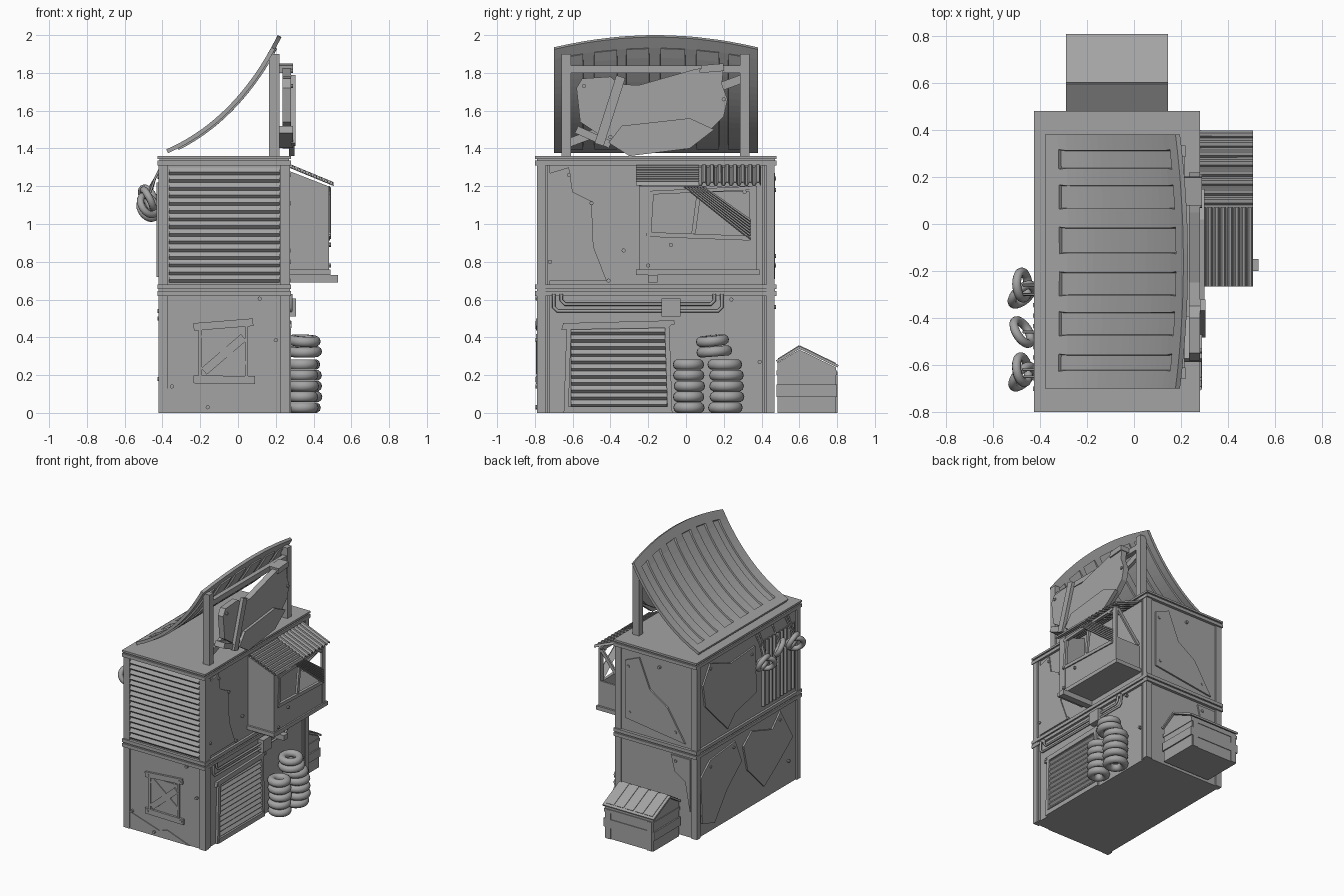
import bpy, bmesh, math, random
from mathutils import Vector

random.seed(4)
cube = bpy.data.objects.get("Cube")
if cube:
    bpy.data.objects.remove(cube, do_unlink=True)

grey = bpy.data.materials.new("weathered grey")
grey.use_nodes = True
tone = (0.37, 0.37, 0.37, 1)
grey.diffuse_color = tone
grey.node_tree.nodes["Principled BSDF"].inputs["Base Color"].default_value = tone


def finish(name, bm):
    bmesh.ops.recalc_face_normals(bm, faces=bm.faces)
    mesh = bpy.data.meshes.new(name)
    bm.to_mesh(mesh)
    bm.free()
    mesh.materials.append(grey)
    obj = bpy.data.objects.new(name, mesh)
    bpy.context.collection.objects.link(obj)
    return obj


def prism(name, place, outline, low, high):
    """Extrude a flat outline between two depths of a placing function."""
    bm = bmesh.new()
    rings = [[bm.verts.new(place(u, v, w)) for u, v in outline] for w in (low, high)]
    count = len(outline)
    bm.faces.new(rings[0])
    bm.faces.new(rings[1])
    for i in range(count):
        j = (i + 1) % count
        bm.faces.new((rings[0][i], rings[0][j], rings[1][j], rings[1][i]))
    return finish(name, bm)


def rect(u0, u1, v0, v1):
    return [(u0, v0), (u1, v0), (u1, v1), (u0, v1)]


def box(name, x0, x1, y0, y1, z0, z1):
    return prism(name, lambda u, v, w: (u, v, w), rect(x0, x1, y0, y1), z0, z1)


def plank(name, place, start, end, width, low, high):
    a, b = Vector(start), Vector(end)
    side = (b - a).orthogonal().normalized() * width / 2
    prism(name, place, [a + side, b + side, b - side, a - side], low, high)


def bolts(name, place, spots, depth=0.016):
    for u, v in spots:
        ring = [(u + 0.011 * math.cos(k * math.pi / 4), v + 0.011 * math.sin(k * math.pi / 4)) for k in range(8)]
        prism(name, place, ring, 0, depth)


def ribbed(name, place, count, wave, thickness=0.005):
    """Repeat a wave of (step, height) points over a unit patch."""
    bm = bmesh.new()
    profile = [((i + s) / count, h) for i in range(count) for s, h in wave] + [(1, wave[0][1])]
    rows = [[bm.verts.new(place(s, c, h)) for c in (0, 1)] for s, h in profile]
    for a, b in zip(rows, rows[1:]):
        bm.faces.new((a[0], a[1], b[1], b[0]))
    obj = finish(name, bm)
    if thickness:
        solid = obj.modifiers.new("thickness", "SOLIDIFY")
        solid.thickness = thickness
        solid.offset = 0


def pipe(name, points, radius):
    curve = bpy.data.curves.new(name, "CURVE")
    curve.dimensions = "3D"
    curve.bevel_depth = radius
    curve.bevel_resolution = 2
    line = curve.splines.new("POLY")
    line.points.add(len(points) - 1)
    for p, co in zip(line.points, points):
        p.co = (*co, 1)
    curve.materials.append(grey)
    obj = bpy.data.objects.new(name, curve)
    bpy.context.collection.objects.link(obj)


def tire(name, place, radius, tube, tilt=(0, 0, 0)):
    bpy.ops.mesh.primitive_torus_add(location=place, rotation=tilt, major_radius=radius - tube,
                                     minor_radius=tube, major_segments=24, minor_segments=10)
    obj = bpy.context.object
    obj.name = name
    obj.data.materials.append(grey)
    bpy.ops.object.shade_smooth()


# Placing functions: across, up, outward
def left(u, v, w): return (0.262 + w, u, v)
def right(u, v, w): return (-0.408 - w, u, v)
def front(u, v, w): return (u, -0.778 - w, v)
def back(u, v, w): return (u, 0.458 + w, v)
def bay_front(u, v, w): return (0.465 + w, u, v)
def across(u, v, w): return (u, w, v)
def along(u, v, w): return (w, u, v)


# Main body, bands and corner posts
box("building_body", -0.408, 0.262, -0.778, 0.458, 0, 1.33)
for base in (0.62, 1.31):
    box("lower_band", -0.425, 0.28, -0.8, 0.48, base, base + 0.025)
    box("band_core", -0.415, 0.27, -0.79, 0.47, base + 0.02, base + 0.045)
    box("upper_band", -0.425, 0.28, -0.8, 0.48, base + 0.035, base + 0.06 - 0.01 * (base > 1))
for x0, x1 in ((-0.42, -0.37), (0.225, 0.275)):
    for y0, y1 in ((-0.788, -0.745), (0.425, 0.468)):
        box("corner_post", x0, x1, y0, y1, 0, 1.32)
for u0, u1 in ((-0.735, -0.72), (0.405, 0.418)):
    prism("post_trim", left, rect(u0, u1, 0, 1.31), 0, 0.008)

# Louvred vent and roller shutter
teeth = ((0, 0), (0.4, 0.016))
ribbed("vent_louvres", lambda s, c, h: front(-0.365 + 0.585 * c, 0.69 + 0.61 * s, h), 15, teeth, 0)
ribbed("roller_shutter", lambda s, c, h: left(-0.61 + 0.51 * c, 0.03 + 0.42 * s, h), 11, teeth, 0)
prism("shutter_header", left, [(-0.66, 0.44), (-0.09, 0.45), (-0.06, 0.49), (-0.65, 0.475)], 0, 0.018)
plank("shutter_rail", left, (-0.635, 0), (-0.62, 0.45), 0.025, 0, 0.018)
plank("shutter_rail", left, (-0.085, 0), (-0.1, 0.45), 0.025, 0, 0.018)
prism("shutter_foot", left, rect(-0.63, -0.08, 0, 0.035), 0, 0.02)
bolts("shutter_bolt", left, [(-0.64, 0.46), (-0.07, 0.475), (0.39, 0.27), (0.24, 0.6)], 0.022)

# Boarded window on the front
prism("window_panel", front, rect(-0.195, 0.045, 0.2, 0.44), 0, 0.004)
for u in (-0.2, 0.045):
    plank("window_jamb", front, (u, 0.18), (u, 0.46), 0.018, 0, 0.012)
plank("window_lintel", front, (-0.235, 0.455), (0.08, 0.48), 0.04, 0, 0.016)
plank("window_sill", front, (-0.235, 0.178), (0.09, 0.173), 0.042, 0, 0.016)
plank("window_board", front, (-0.18, 0.42), (0.03, 0.25), 0.045, 0, 0.01)
plank("window_board", front, (-0.18, 0.22), (0.03, 0.4), 0.045, 0, 0.015)
bolts("front_bolt", front, [(-0.21, 0.455), (0.06, 0.475), (-0.215, 0.178), (0.07, 0.175),
                            (0.115, 0.605), (0.2, 0.385), (-0.35, 0.14), (-0.16, 0.03)], 0.02)
prism("front_patch", front, [(-0.37, 0), (0.14, 0), (-0.05, 0.07), (-0.12, 0.05), (-0.37, 0.13)], 0, 0.006)

# Broken wall plates
prism("left_wall_plate", left, [(-0.72, 0.7), (-0.72, 1.27), (-0.62, 1.3), (-0.6, 1.17), (-0.5, 1.12),
                                (-0.49, 0.88), (-0.42, 0.7)], 0, 0.008)
bolts("left_wall_bolt", left, [(-0.62, 1.26), (-0.5, 1.11), (-0.72, 0.8), (-0.33, 0.86), (-0.41, 0.7)])
prism("right_upper_plate", right, [(0.39, 1.15), (0.3, 1.29), (0.05, 1.2), (-0.24, 1.22), (-0.26, 0.86),
                                   (0, 0.8), (0.09, 0.71), (0.36, 0.98)], 0, 0.012)
prism("right_lower_plate", right, [(0.42, 0.45), (0.3, 0.55), (0, 0.58), (-0.08, 0.4), (0.1, 0.25),
                                   (0.25, 0.05), (0.4, 0.1)], 0, 0.012)
prism("right_lower_plate", right, [(-0.1, 0.5), (-0.2, 0.58), (-0.45, 0.5), (-0.55, 0.6), (-0.7, 0.35),
                                   (-0.5, 0.2), (-0.35, 0.1), (-0.15, 0.3)], 0, 0.012)
bolts("right_bolt", right, [(0.3, 1.25), (-0.2, 1.17), (0.3, 0.5), (-0.54, 0.54), (0.02, 0.54), (-0.65, 0.18)], 0.018)
prism("back_upper_plate", back, [(0.19, 0.78), (0.19, 1.22), (0.07, 1.27), (-0.02, 1.05), (-0.17, 0.95),
                                 (-0.32, 0.71), (-0.1, 0.74)], 0, 0.012)
prism("back_corner_plate", back, [(-0.36, 0.6), (-0.2, 0.6), (-0.23, 0.48), (-0.32, 0.42), (-0.36, 0.2)], 0, 0.01)
bolts("back_bolt", back, [(0.16, 1.18), (0.15, 0.83), (-0.24, 0.78), (-0.24, 0.56), (-0.1, 1.24)], 0.018)
ridge = ((0, 0.004), (0.3, 0.004), (0.5, 0.02), (0.8, 0.02))
ribbed("right_corrugated_panel", lambda s, c, h: right(-0.73 + 0.4 * s, 0.72 + 0.5 * c, h), 9, ridge)

# Wall pipes with junction box
for y0, y1, drop in ((-0.7, 0.19, 0.54), (-0.66, 0.15, 0.575)):
    pipe("wall_pipe", [left(u, v, 0.018) for u, v in ((y0, 0.63), (y0, drop + 0.02), (y0 + 0.02, drop),
                       (y1 - 0.02, drop), (y1, drop + 0.02), (y1, 0.63))], 0.009)
prism("junction_box", left, rect(-0.13, -0.03, 0.51, 0.605), 0, 0.045)

# Window bay
side = [(0.26, 0.75), (0.478, 0.75), (0.478, 1.2), (0.26, 1.285)]
prism("bay_front_side", across, side, -0.25, -0.235)
prism("bay_back_side", across, [(0.26, 0.75), (0.478, 0.75), (0.478, 0.95), (0.26, 0.95)], 0.36, 0.375)
plank("bay_back_brace", across, (0.27, 0.96), (0.46, 1.19), 0.025, 0.36, 0.375)
box("bay_floor", 0.26, 0.49, -0.265, 0.39, 0.73, 0.76)
box("bay_support", 0.26, 0.53, -0.2, -0.15, 0.69, 0.73)
prism("bay_lower_front", bay_front, rect(-0.25, 0.375, 0.75, 0.94), 0, 0.013)
prism("bay_upper_front", bay_front, rect(-0.25, 0.375, 1.17, 1.2), 0, 0.013)
for u0, u1 in ((-0.25, -0.19), (0.335, 0.375)):
    prism("bay_front_jamb", bay_front, rect(u0, u1, 0.75, 1.2), 0, 0.016)
plank("bay_window_frame", bay_front, (-0.21, 0.945), (0.34, 0.925), 0.025, 0, 0.022)
plank("bay_window_frame", bay_front, (-0.2, 1.165), (0.34, 1.19), 0.02, 0, 0.022)
plank("bay_window_frame", bay_front, (-0.195, 0.94), (-0.18, 1.17), 0.02, 0, 0.022)
plank("bay_window_mullion", bay_front, (0.04, 0.95), (0.07, 1.18), 0.022, 0, 0.018)
bolts("bay_bolt", bay_front, [(-0.2, 0.945), (0.31, 1.17), (-0.2, 0.78), (-0.08, 0.89)], 0.027)


# Corrugated awnings and fallen strip
def slope(a, y, h):
    return (0.275 + 0.23 * a, y, 1.295 - 0.095 * a + h)


ribbed("awning_back_half", lambda s, c, h: slope(c, 0.07 + 0.325 * s, h), 8, ridge)
ribbed("awning_front_half", lambda s, c, h: slope(s, -0.265 + 0.335 * c, h), 8, ridge)
fold = ((0, 0.015), (0.5, 0.024))
ribbed("fallen_strip", lambda s, c, h: bay_front(-0.01 + 0.11 * s + c * (0.35 - 0.11 * s),
       1.195 - c * (0.28 - 0.11 * s), h), 7, fold)

# Curved roof sheet with recessed channels
channels = ((-0.63, -0.55), (-0.48, -0.37), (-0.31, -0.2), (-0.13, -0.01), (0.06, 0.17), (0.23, 0.32))
ys = [-0.7] + [y for pair in channels for y in pair] + [0.38]
ts = [0] + [0.08 + 0.85 * i / 16 for i in range(17)] + [1]
bm = bmesh.new()
grid = []
for y in ys:
    crown = 1 - 0.075 * ((y + 0.16) / 0.54) ** 2
    row = []
    for t in (t * crown for t in ts):
        x = -0.375 * (1 - t) ** 2 + 0.22 * t * t
        z = 1.385 * (1 - t) ** 2 + 1.55 * 2 * t * (1 - t) + 1.995 * t * t
        row.append(bm.verts.new((x, y, z)))
    grid.append(row)
sunk = []
for i in range(len(ys) - 1):
    for j in range(len(ts) - 1):
        face = bm.faces.new((grid[i][j], grid[i][j + 1], grid[i + 1][j + 1], grid[i + 1][j]))
        face.normal_update()
        if face.normal.z < 0:
            face.normal_flip()
        if i % 2 and 0 < j < len(ts) - 2:
            sunk.append(face)
bmesh.ops.inset_region(bm, faces=sunk, thickness=0.002, depth=-0.012)
sheet = finish("curved_roof_sheet", bm)
solid = sheet.modifiers.new("thickness", "SOLIDIFY")
solid.thickness = 0.022
solid.offset = 0

# Sign frame and broken sign
for y0, y1 in ((-0.66, -0.61), (0.285, 0.335)):
    box("sign_post", 0.165, 0.22, y0, y1, 1.35, 1.9)
box("sign_top_beam", 0.18, 0.215, -0.62, 0.3, 1.8, 1.84)
plank("sign_brace", along, (-0.62, 1.43), (0.3, 1.77), 0.045, 0.185, 0.21)
prism("sign_board", along, [(-0.58, 1.72), (-0.55, 1.77), (-0.4, 1.78), (-0.35, 1.74), (-0.25, 1.735), (0.05, 1.82),
      (0.2, 1.84), (0.19, 1.74), (0.22, 1.66), (0.2, 1.57), (0.13, 1.5), (0, 1.42), (-0.3, 1.4),
      (-0.41, 1.44), (-0.56, 1.54)], 0.235, 0.28)
prism("sign_lower_scrap", along, [(-0.41, 1.43), (-0.34, 1.52), (0.02, 1.56), (0.15, 1.5), (0.02, 1.4), (-0.3, 1.36)],
      0.27, 0.3)
plank("sign_plank", along, (-0.345, 1.78), (-0.46, 1.42), 0.05, 0.28, 0.305)
plank("sign_hanger", along, (0.08, 1.82), (0.2, 1.83), 0.04, 0.21, 0.29)
plank("sign_hanger", along, (-0.58, 1.5), (-0.4, 1.42), 0.04, 0.21, 0.29)
bolts("sign_bolt", lambda u, v, w: (0.275 + w, u, v), [(-0.54, 1.73), (0.08, 1.81), (0.2, 1.66), (-0.4, 1.46)], 0.015)

# Stacked tires
for centre, radius, count in ((0.02, 0.083, 5), (0.21, 0.092, 5)):
    for k in range(count):
        shift = random.uniform(-0.008, 0.008)
        tire("stacked_tire", (0.348 + shift, centre + shift, 0.028 + 0.057 * k), radius, 0.029)
tire("leaning_tire", (0.35, 0.15, 0.325), 0.095, 0.028, (0.08, 0, 0))
tire("leaning_tire", (0.35, 0.14, 0.382), 0.088, 0.028, (0.1, 0.05, 0))

# Hanging tires with ropes
for y, z, turn in ((-0.26, 1.1, 0.4), (-0.3, 1.08, -0.5), (-0.46, 1.14, 0.9), (-0.65, 1.1, -0.4), (-0.62, 1.13, 0.5)):
    tire("hanging_tire", (-0.475, y, z), 0.075, 0.019, (0.3, 1.1, turn))
    pipe("tire_rope", [(-0.41, y, 1.3), (-0.44, y, 1.24), (-0.47, y, z + 0.05)], 0.006)

# Waste bin beside the back wall
shell = [(0.485, 0), (0.795, 0), (0.795, 0.24), (0.6, 0.335), (0.485, 0.265)]
prism("bin_body", along, shell, -0.28, 0.13)
box("bin_band", -0.29, 0.14, 0.48, 0.8, 0.085, 0.15)
box("bin_rim", -0.285, 0.135, 0.48, 0.8, 0.2, 0.225)
for x in (-0.27, 0.08):
    box("bin_side_rib", x, x + 0.04, 0.78, 0.802, 0, 0.22)
for start, end in (((0.6, 0.347), (0.805, 0.247)), ((0.6, 0.347), (0.48, 0.272))):
    plank("bin_lid", along, start, end, 0.014, -0.29, 0.145)
    a, b = Vector(start), Vector(end)
    for k in range(5):
        x = -0.268 + 0.082 * k
        plank("bin_lid_rib", along, a + Vector((0, 0.004)), a.lerp(b, 0.92) + Vector((0, 0.004)), 0.014, x, x + 0.065)
